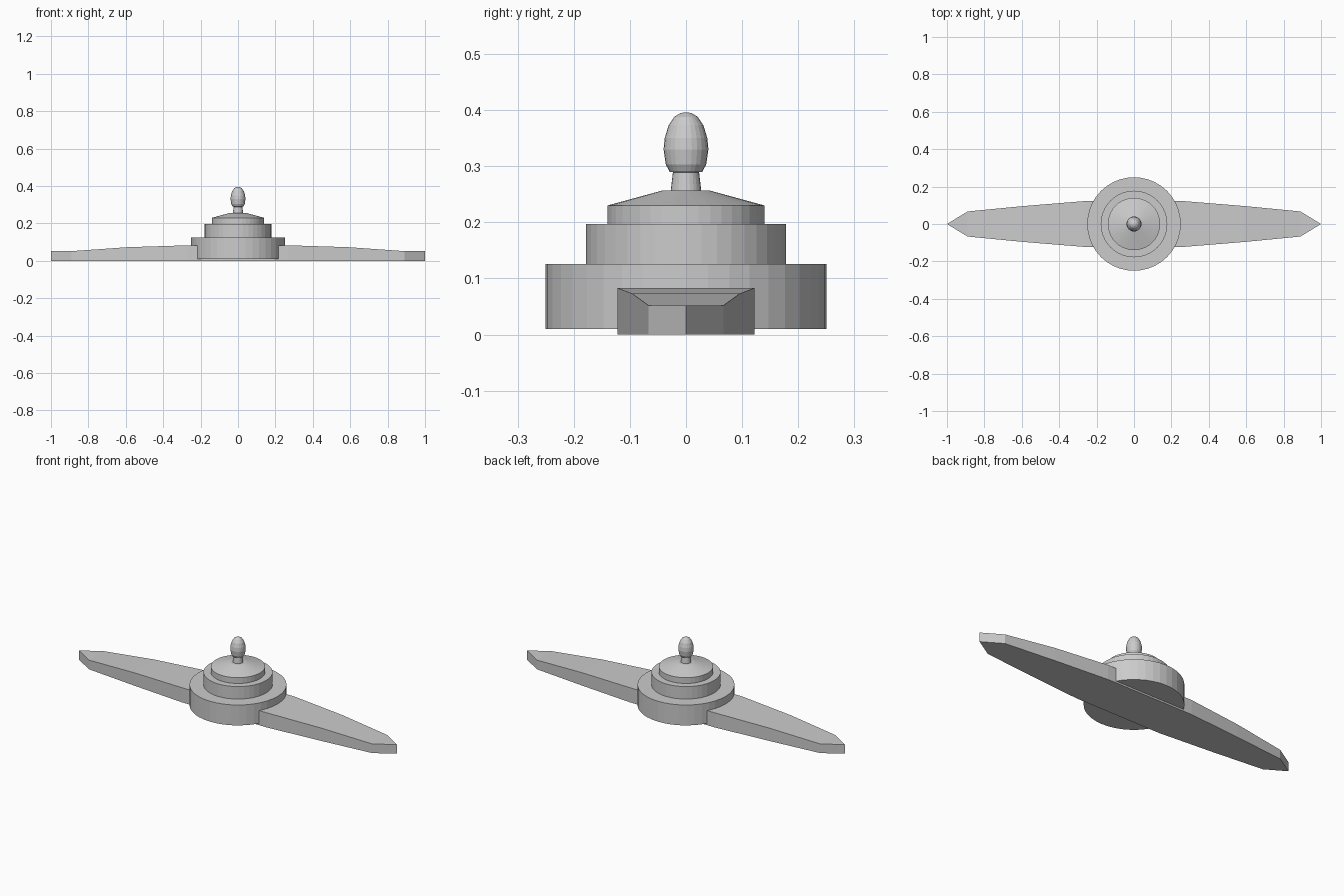
import bpy, bmesh, math

if "Cube" in bpy.data.objects:
    bpy.data.objects.remove(bpy.data.objects["Cube"])


def lathe(name, profile, sides):
    """Closed solid of revolution from (radius, height) points, bottom to top."""
    bm = bmesh.new()
    rings = []
    for r, z in profile:
        rings.append([bm.verts.new((r * math.cos(2 * math.pi * i / sides),
                                    r * math.sin(2 * math.pi * i / sides), z))
                      for i in range(sides)])
    for a, b in zip(rings, rings[1:]):
        for i in range(sides):
            j = (i + 1) % sides
            bm.faces.new((a[i], a[j], b[j], b[i]))
    bm.faces.new(rings[0][::-1])
    bm.faces.new(rings[-1])
    return finish(name, bm)


def finish(name, bm):
    bmesh.ops.recalc_face_normals(bm, faces=bm.faces)
    mesh = bpy.data.meshes.new(name)
    bm.to_mesh(mesh)
    bm.free()
    obj = bpy.data.objects.new(name, mesh)
    bpy.context.collection.objects.link(obj)
    return obj


# Double-ended tapered blade running under the hub: (x, half width, top height)
half = [(0.27, 0.122, 0.083), (0.59, 0.096, 0.073), (0.89, 0.067, 0.052)]
stations = [(-x, w, t) for x, w, t in reversed(half)] + half
bm = bmesh.new()
rings = [[bm.verts.new(p) for p in ((x, -w, 0), (x, w, 0), (x, w, t), (x, -w, t))]
         for x, w, t in stations]
for a, b in zip(rings, rings[1:]):
    for i in range(4):
        j = (i + 1) % 4
        bm.faces.new((a[i], a[j], b[j], b[i]))
# Pointed tips with a vertical end edge
for ring, x in ((rings[0], -1), (rings[-1], 1)):
    low, high = bm.verts.new((x, 0, 0)), bm.verts.new((x, 0, 0.052))
    bm.faces.new((ring[0], ring[1], low))
    bm.faces.new((ring[1], ring[2], high, low))
    bm.faces.new((ring[2], ring[3], high))
    bm.faces.new((ring[3], ring[0], low, high))
finish("blade", bm)

# Stepped round hub
lathe("hub_base", [(0.25, 0.01), (0.25, 0.126)], 40)
lathe("hub_middle", [(0.178, 0.12), (0.178, 0.197)], 40)
lathe("hub_cap", [(0.14, 0.19), (0.14, 0.23), (0.041, 0.257)], 40)

# Flared neck and egg-shaped knob
lathe("knob_neck", [(0.028, 0.25), (0.025, 0.275), (0.023, 0.292)], 24)
lathe("knob", [(0.022, 0.289), (0.029, 0.290), (0.036, 0.303), (0.040, 0.33),
               (0.038, 0.35), (0.031, 0.373), (0.021, 0.388),
               (0.011, 0.394), (0.003, 0.396)], 24)
